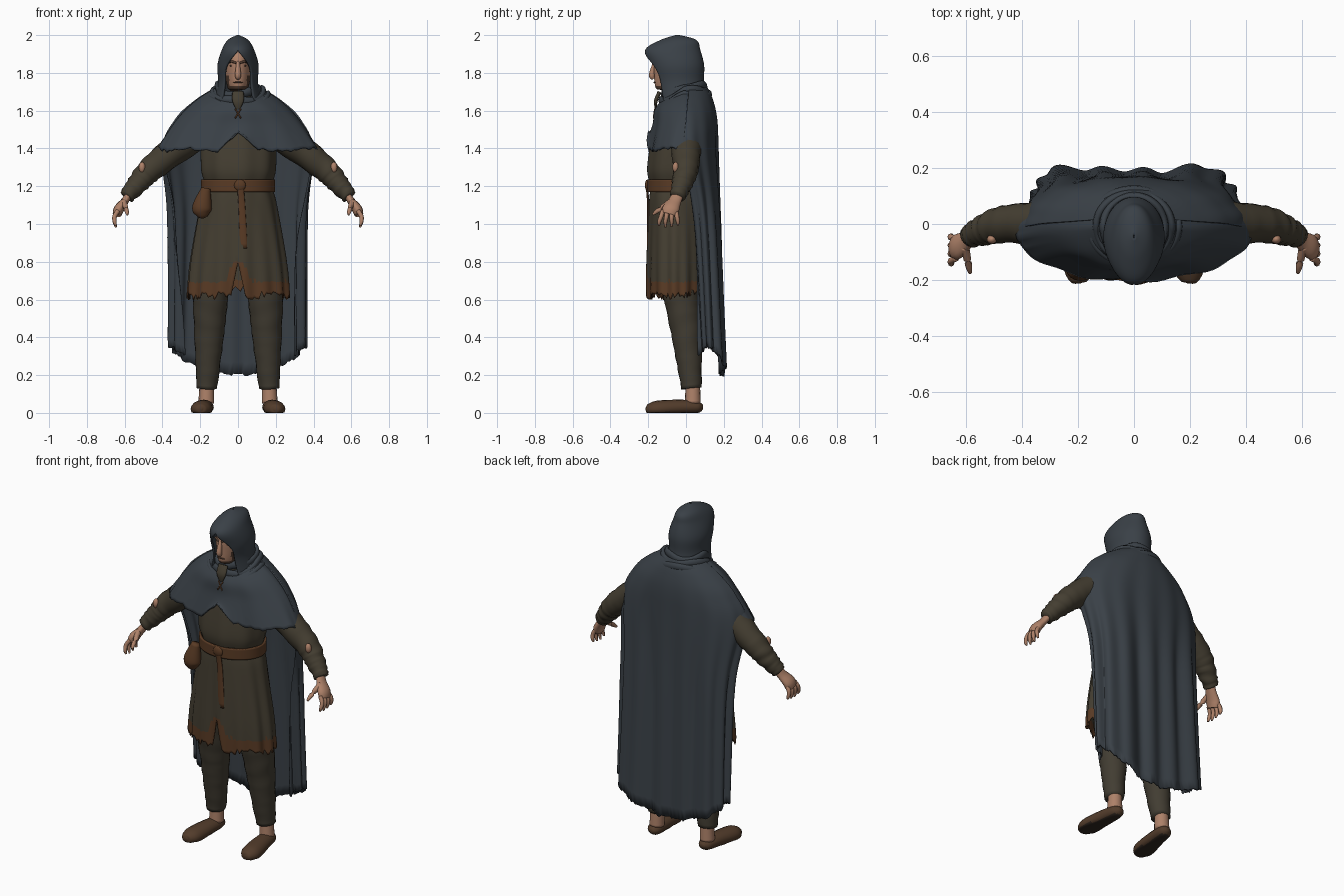
import bpy, bmesh, random
from math import sin, cos, pi, radians
from mathutils import Vector

random.seed(4)
if "Cube" in bpy.data.objects:
    bpy.data.objects.remove(bpy.data.objects["Cube"], do_unlink=True)


def material(name, red, green, blue):
    mat = bpy.data.materials.new(name)
    mat.use_nodes = True
    mat.diffuse_color = (red, green, blue, 1)
    mat.node_tree.nodes["Principled BSDF"].inputs["Base Color"].default_value = mat.diffuse_color
    return mat


CLOTH = material("slate cloth", .042, .052, .063)
TUNIC = material("olive wool", .058, .048, .031)
TROUSER = material("trouser wool", .054, .046, .032)
RUST = material("rust leather", .1, .043, .018)
SHOE = material("shoe leather", .085, .045, .024)
SKIN = material("skin", .42, .22, .14)
BEARD = material("dark hair", .085, .047, .03)
SOLE = material("dark sole", .03, .02, .014)


def spline(rows, sub):
    """Smooth interpolation through a list of tuples."""
    out = []
    last = len(rows) - 1
    for i in range(last):
        before, start, end, after = (rows[max(0, min(last, i + step))] for step in (-1, 0, 1, 2))
        for s in range(sub):
            t = s / sub
            out.append([q + t / 2 * (r - p + t * (2*p - 5*q + 4*r - w + t * (3*(q - r) + w - p)))
                        for p, q, r, w in zip(before, start, end, after)])
    return out + [list(rows[-1])]


def build(name, grid, mats, closed=False, cap=False, rule=None, thick=0):
    """Skin a grid of points; rule picks a material index from a face."""
    bm = bmesh.new()
    rings = [[bm.verts.new(point) for point in row] for row in grid]
    count = len(rings[0])
    for upper, lower in zip(rings, rings[1:]):
        for j in range(count if closed else count - 1):
            k = (j + 1) % count
            bm.faces.new((upper[j], upper[k], lower[k], lower[j]))
    if cap:
        bm.faces.new(rings[0])
        bm.faces.new(rings[-1])
    bmesh.ops.remove_doubles(bm, verts=bm.verts, dist=.0004)
    bmesh.ops.recalc_face_normals(bm, faces=bm.faces)
    bm.normal_update()
    for face in bm.faces:
        face.smooth = True
        if rule:
            face.material_index = int(rule(face.calc_center_median(), face.normal))
    mesh = bpy.data.meshes.new(name)
    bm.to_mesh(mesh)
    bm.free()
    for mat in mats:
        mesh.materials.append(mat)
    ob = bpy.data.objects.new(name, mesh)
    bpy.context.collection.objects.link(ob)
    if thick:
        mod = ob.modifiers.new("thickness", "SOLIDIFY")
        mod.thickness, mod.offset = thick, 0


def shell(name, rows, mats, n=64, sub=6, gap=None, fold=None, hem=None, **options):
    """Upright shell from rows of (z, front y, back y, half width); gap opens its front by degrees."""
    jag = [random.uniform(-1, 1) for _ in range(n)]
    jag.append(jag[0])
    grid = []
    for z, front, back, width in spline(rows, sub):
        t = (z - rows[0][0]) / (rows[-1][0] - rows[0][0])
        start = radians(gap(z)) if gap else 0
        line = []
        for j in range(n + 1):
            a = start + (2 * pi - 2 * start) * j / n
            push = fold(a, t) if fold else 0
            lift = hem(a, t, jag[j]) if hem else 0
            line.append(Vector(((width + push) * sin(a),
                                (front + back) / 2 - ((back - front) / 2 + push) * cos(a), z + lift)))
        grid.append(line)
    build(name, grid, mats, **options)


def tube(name, points, mats, n=16, sub=6, flat=1, wrinkle=0, side=1, floor=-1, **options):
    """Rounded limb through points of (x, y, z, radius); flat scales one axis, side mirrors it."""
    rows = spline(points, sub)
    grid = []
    for i, (x, y, z, radius) in enumerate(rows):
        along = Vector(rows[min(i + 1, len(rows) - 1)][:3]) - Vector(rows[max(i - 1, 0)][:3])
        along.normalize()
        across = Vector((1, 0, 0)) if abs(along.y) > .8 else Vector((0, 1, 0))
        across = (across - along * across.dot(along)).normalized()
        other = along.cross(across) * flat
        line = []
        for j in range(n):
            a = 2 * pi * j / n
            r = radius * (1 + wrinkle * sin(i * 1.9 + 2 * sin(a + i * .4)) * i / len(rows))
            p = Vector((x, y, z)) + across * (r * cos(a)) + other * (r * sin(a))
            line.append(Vector((p.x * side, p.y, max(floor, p.z))))
        grid.append(line)
    build(name, grid, mats, closed=True, cap=True, **options)


def blob(name, location, width, depth, height, mat):
    x, y, z = location
    points = [(x, y, z + height * cos(pi * i / 8), depth * sin(pi * i / 8) + .0005) for i in range(9)]
    tube(name, points, [mat], sub=1, flat=width / depth)


# Head, with beard painted along the jaw
shell("head", [(1.6, -.07, .05, .05), (1.7, -.12, .04, .04), (1.72, -.16, .05, .055), (1.8, -.17, .07, .07),
               (1.87, -.17, .08, .07), (1.92, -.14, .07, .06), (1.95, -.06, .03, .03)], [SKIN, BEARD],
      rule=lambda c, normal: 1.68 < c.z < (1.78 if abs(c.x) > .046 else 1.736))
tube("nose", [(0, -.165, 1.86, .008), (0, -.18, 1.79, .016), (0, -.17, 1.77, .01)], [SKIN])
blob("mouth", (0, -.165, 1.75), .024, .007, .004, BEARD)

# Hood with a pointed peak and an arched face opening
shell("hood", [(1.65, -.15, .11, .12), (1.75, -.165, .09, .1), (1.84, -.19, .09, .103), (1.92, -.21, .07, .08),
               (1.97, -.13, .05, .05), (1.995, -.05, -.04, .002)], [CLOTH], thick=.012,
      gap=lambda z: 43 * max(0, 1 - max(0, (z - 1.77) / .145) ** 2))

# Draped folds around the neck
for i in range(3):
    ring = []
    for j in range(49):
        a = 2 * pi * j / 48
        out = Vector((sin(a), -cos(a), 0))
        center = Vector(((.11 + .025 * i) * sin(a), -.01 - (.11 + .012 * i) * cos(a),
                         1.725 - .024 * i - (.04 + .016 * i) * max(0, cos(a)) + .01 * sin(3 * a + 2 * i)))
        ring.append([center + out * (.014 * cos(b)) + Vector((0, 0, .024 * sin(b)))
                     for b in (pi * k / 4 for k in range(8))])
    build(f"neck_fold_{i + 1}", ring, [CLOTH], closed=True)

# Tunic collar showing at the throat
tube("tunic_collar", [(0, -.14, 1.7, .01), (0, -.16, 1.65, .01), (0, -.16, 1.6, .002)], [TUNIC], flat=3)

# Shoulder cape, notched at the front
cape = [(1.72, -.12, .1, .11), (1.65, -.16, .13, .22), (1.55, -.17, .15, .32), (1.4, -.2, .15, .42)]
shell("shoulder_cape", cape, [CLOTH], n=96, thick=.01,
      fold=lambda a, t: .007 * t * sin(11 * a) * max(0, cos(a)),
      hem=lambda a, t, jag: t ** 4 * (.008 * jag + .008 * sin(7 * a) - .012 * max(0, cos(a))
                                      + .11 * max(0, 1 - min(a, 2 * pi - a) * 4))
      - .06 * max(0, cos(a)) * (1 - t))

# Long cloak hanging behind, open at the front, bunched at the corners
shoulders = [(z, front - .01, back + .01, width + .01) for z, front, back, width in cape[:3]]
shell("cloak", shoulders + [(1.38, -.16, .165, .395), (1, -.02, .17, .355), (.2, .04, .185, .35)],
      [CLOTH], n=128, sub=8, thick=.01, gap=lambda z: 55 + 16 * z * z,
      fold=lambda a, t: .018 * min(1, 2 * max(0, t)) ** 1.5 * (sin(15 * a) * .6 + sin(8 * a + 1) * .4)
      + .04 * t * sin(2 * a) ** 2 * (cos(a) < 0),
      hem=lambda a, t, jag: t ** 4 * (.15 * sin(a) ** 2 + .008 * jag))

# Tunic with a split, tattered and stained hem
shell("tunic", [(1.7, -.1, .06, .07), (1.6, -.14, .08, .15), (1.5, -.17, .09, .19), (1.3, -.2, .1, .195),
                (1.2, -.185, .09, .175), (1.1, -.19, .09, .2), (.8, -.2, .1, .25), (.62, -.2, .1, .265)],
      [TUNIC, RUST], n=120, sub=8, thick=.008, gap=lambda z: 45 * max(0, .8 - z),
      fold=lambda a, t: .014 * max(0, t - .5) * sin(14 * a) + .003 * sin(9 * a) * (t > .2),
      hem=lambda a, t, jag: t ** 16 * (.022 * jag - .03 * min(0, cos(a))),
      rule=lambda c, normal: c.z < .7 or (c.z < .8 and c.y < 0 and abs(c.x) < .03 + (.8 - c.z) * .3))

# Belt, hanging strap, buckle and pouch
shell("belt", [(1.235, -.2, .1, .19), (1.17, -.2, .1, .19)], [RUST], thick=.014)
tube("belt_strap", [(.01, -.21, 1.22, .006), (.02, -.2, 1.1, .006), (.03, -.2, .87, .007)], [RUST], flat=3)
blob("buckle", (.01, -.205, 1.205), .03, .012, .03, RUST)
tube("pouch", [(-.17, -.16, 1.19, .02), (-.19, -.16, 1.09, .043), (-.19, -.16, 1.05, .03),
               (-.19, -.15, 1.035, .005)], [RUST], flat=1.2)

for s, side in ((1, "left"), (-1, "right")):
    # Eye, brow and collar lace
    blob(side + "_eye", (s * .03, -.15, 1.838), .013, .008, .005, BEARD)
    tube(side + "_brow", [(.01, -.17, 1.852, .006), (.034, -.16, 1.86, .006), (.054, -.14, 1.852, .004)],
         [BEARD], side=s)
    tube(side + "_collar_lace", [(-.015, -.165, 1.61, .004), (.015, -.172, 1.56, .004)], [RUST], side=s)
    # Sleeve, gathered towards the wrist, with a torn elbow
    tube(side + "_sleeve", [(.15, 0, 1.5, .08), (.25, 0, 1.455, .085), (.45, 0, 1.3, .068),
                            (.53, -.02, 1.215, .055), (.59, -.045, 1.145, .04)],
         [TUNIC], n=20, sub=8, wrinkle=.08, side=s)
    blob(side + "_elbow_tear", (s * .508, -.055, 1.3), .017, .016, .028, SKIN)
    # Hand with curled fingers
    tube(side + "_palm", [(.575, -.04, 1.16, .03), (.6, -.06, 1.12, .035), (.63, -.08, 1.08, .045),
                          (.64, -.09, 1.05, .04)], [SKIN], flat=.6, side=s)
    for k in range(4):
        y, spread = .023 * k - .122, .01 * k - .02
        tip = .98 + .008 * abs(k - 1.3)
        tube(f"{side}_finger_{k + 1}", [(.635, y, 1.07, .012), (.653, y + spread / 2, 1.04, .012),
                                        (.653, y + spread, 1.01, .01), (.646, y + spread, tip, .005)],
             [SKIN], n=8, side=s)
    tube(side + "_thumb", [(.605, -.08, 1.12, .016), (.59, -.15, 1.07, .012), (.585, -.175, 1.05, .006)],
         [SKIN], side=s)
    # Trouser leg, ankle and shoe
    tube(side + "_trouser", [(.12, -.03, .85, .1), (.142, -.03, .68, .098), (.152, 0, .43, .08),
                             (.165, .03, .13, .054)], [TROUSER], n=20, sub=10, wrinkle=.035, side=s)
    tube(side + "_ankle", [(.165, .036, .16, .038), (.168, .036, .05, .042)], [SKIN], side=s)
    tube(side + "_shoe", [(.17, .09, .03, .015), (.17, .06, .03, .04), (.18, -.03, .03, .05),
                          (.195, -.15, .02, .056), (.2, -.2, .02, .035), (.2, -.213, .02, .01)],
         [SHOE, SOLE], flat=.8, floor=0, side=s, rule=lambda c, normal: normal.z < -.8)
